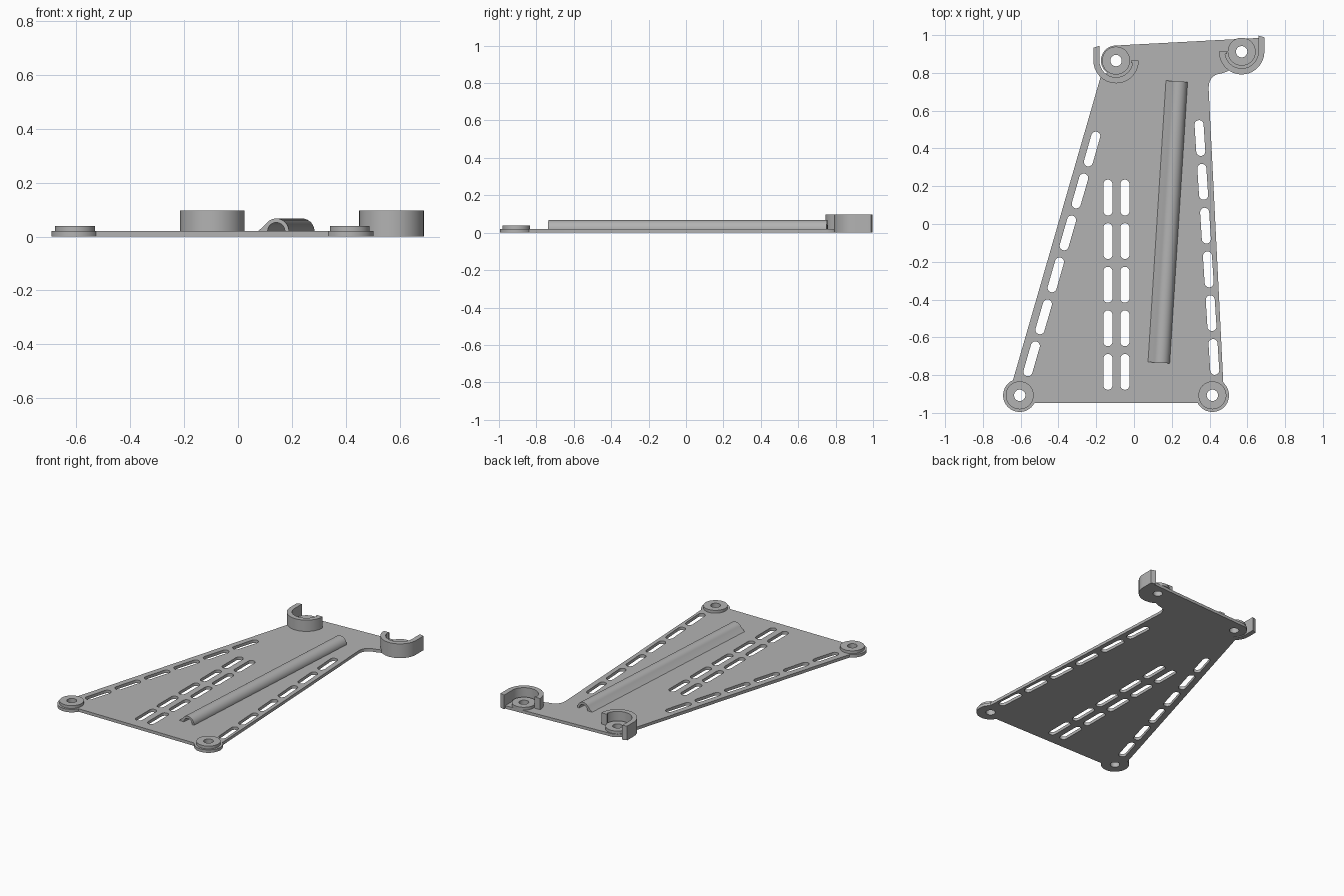
import bpy, bmesh
from math import sin, cos, radians, hypot, atan2, pi
from mathutils import Matrix, Vector

cube = bpy.data.objects.get("Cube")
if cube:
    bpy.data.objects.remove(cube, do_unlink=True)

grey = bpy.data.materials.new("plain grey")
grey.use_nodes = True
colour = (0.45, 0.45, 0.45, 1)
grey.diffuse_color = colour
grey.node_tree.nodes["Principled BSDF"].inputs["Base Color"].default_value = colour


def arc(cx, cy, r, a0, a1, n=24):
    angles = [radians(a0 + (a1 - a0) * i / n) for i in range(n + 1)]
    return [(cx + r * cos(a), cy + r * sin(a)) for a in angles]


def circle(cx, cy, r, n=40):
    return arc(cx, cy, r, 0, 360, n)[:-1]


def slot(cx, cy, tilt, length=0.19, r=0.024):
    """Round-ended slot; tilt is the direction of its long axis in degrees."""
    h = length / 2 - r
    dx, dy = h * cos(radians(tilt)), h * sin(radians(tilt))
    return (arc(cx + dx, cy + dy, r, tilt - 90, tilt + 90, 10)
            + arc(cx - dx, cy - dy, r, tilt + 90, tilt + 270, 10))


def slab(name, loops, z0, z1, matrix=Matrix()):
    """Extrude closed 2D loops (inner loops become holes) from z0 to z1."""
    curve = bpy.data.curves.new(name, "CURVE")
    curve.dimensions = "2D"
    curve.fill_mode = "BOTH"
    curve.extrude = (z1 - z0) / 2
    for loop in loops:
        spline = curve.splines.new("POLY")
        spline.points.add(len(loop) - 1)
        for point, (x, y) in zip(spline.points, loop):
            point.co = (x, y, 0, 1)
        spline.use_cyclic_u = True
    source = bpy.data.objects.new(name, curve)
    bpy.context.collection.objects.link(source)
    graph = bpy.context.evaluated_depsgraph_get()
    mesh = bpy.data.meshes.new_from_object(source.evaluated_get(graph))
    bpy.data.objects.remove(source, do_unlink=True)
    bm = bmesh.new()
    bm.from_mesh(mesh)
    bmesh.ops.remove_doubles(bm, verts=bm.verts, dist=0.0001)
    bmesh.ops.translate(bm, verts=bm.verts, vec=(0, 0, (z0 + z1) / 2))
    bmesh.ops.transform(bm, verts=bm.verts, matrix=matrix)
    bmesh.ops.recalc_face_normals(bm, faces=bm.faces)
    bm.to_mesh(mesh)
    bm.free()
    mesh.materials.clear()
    mesh.materials.append(grey)
    obj = bpy.data.objects.new(name, mesh)
    bpy.context.collection.objects.link(obj)
    bpy.ops.object.select_all(action="DESELECT")
    obj.select_set(True)
    bpy.context.view_layer.objects.active = obj
    bpy.ops.object.shade_smooth_by_angle(angle=radians(30))
    return obj


# Mounting points
THICK = 0.02
mounts = {
    "front_right": (-0.605, -0.907),
    "front_left": (0.415, -0.907),
    "back_left": (0.57, 0.912),
    "back_right": (-0.095, 0.865),
}
fr, fl, bl, br = mounts.values()

# Base plate outline, counter-clockwise, with rounded corner pads
outline = (arc(*fr, 0.088, 114, 333) + arc(*fl, 0.088, 207, 409)
           + [(0.395, 0.72)] + arc(0.462, 0.73, 0.066, 172, 92, 8)
           + [(0.5, 0.81)] + arc(*bl, 0.092, 240, 360)
           + [(0.66, 0.985)] + arc(*br, 0.08, 90, 235)
           + [(-0.175, 0.785)])

# Bolt holes and ventilation slots
holes = [circle(*m, 0.03) for m in mounts.values()]


def slot_row(start, end, count):
    a, b = Vector(start), Vector(end)
    tilt = atan2(b.y - a.y, b.x - a.x) * 180 / pi
    return [slot(*a.lerp(b, i / (count - 1)), tilt) for i in range(count)]


holes += slot_row((-0.222, 0.397), (-0.542, -0.714), 6)
holes += slot_row((0.349, 0.455), (0.423, -0.704), 6)
for x in (-0.138, -0.048):
    holes += slot_row((x, 0.14), (x, -0.783), 5)
slab("base_plate", [outline] + holes, 0, THICK)

# Raised washers around the bolt holes
for name, m in mounts.items():
    slab(name + "_boss", [circle(*m, 0.074), circle(*m, 0.03)], THICK, 0.039)

# Open clip walls at the back corners, mirrored, each with one long arm
for name, side, arm in (("back_right", 1, 0.078), ("back_left", -1, 0.086)):
    cx, cy = mounts[name]
    wall = ([(-0.12, arm - 0.01), (-0.12, 0)] + arc(0, 0, 0.12, 180, 360, 40)[1:]
            + [(0.078, 0), (0.078, -0.012), (0.087, -0.013)]
            + arc(0, 0, 0.088, -9, -180, 36) + [(-0.088, arm)])
    slab(name + "_clip", [[(cx + side * x, cy + y) for x, y in wall]], 0, 0.096)

# Arched cable channel with a flared right foot
start, end = Vector((0.142, -0.735, 0)), Vector((0.237, 0.755, 0))
run = end - start
profile = ([(0.055, 0)] + arc(0, 0, 0.047, 0, 140, 20)
           + [(-0.048, 0.017), (-0.068, 0), (-0.033, 0)]
           + arc(0, 0, 0.032, 180, 0, 20))
place = (Matrix.Translation(start + Vector((0, 0, THICK)))
         @ Matrix.Rotation(-atan2(run.x, run.y), 4, "Z")
         @ Matrix.Rotation(pi / 2, 4, "X"))
slab("cable_channel", [profile], -hypot(run.x, run.y), 0, place)
